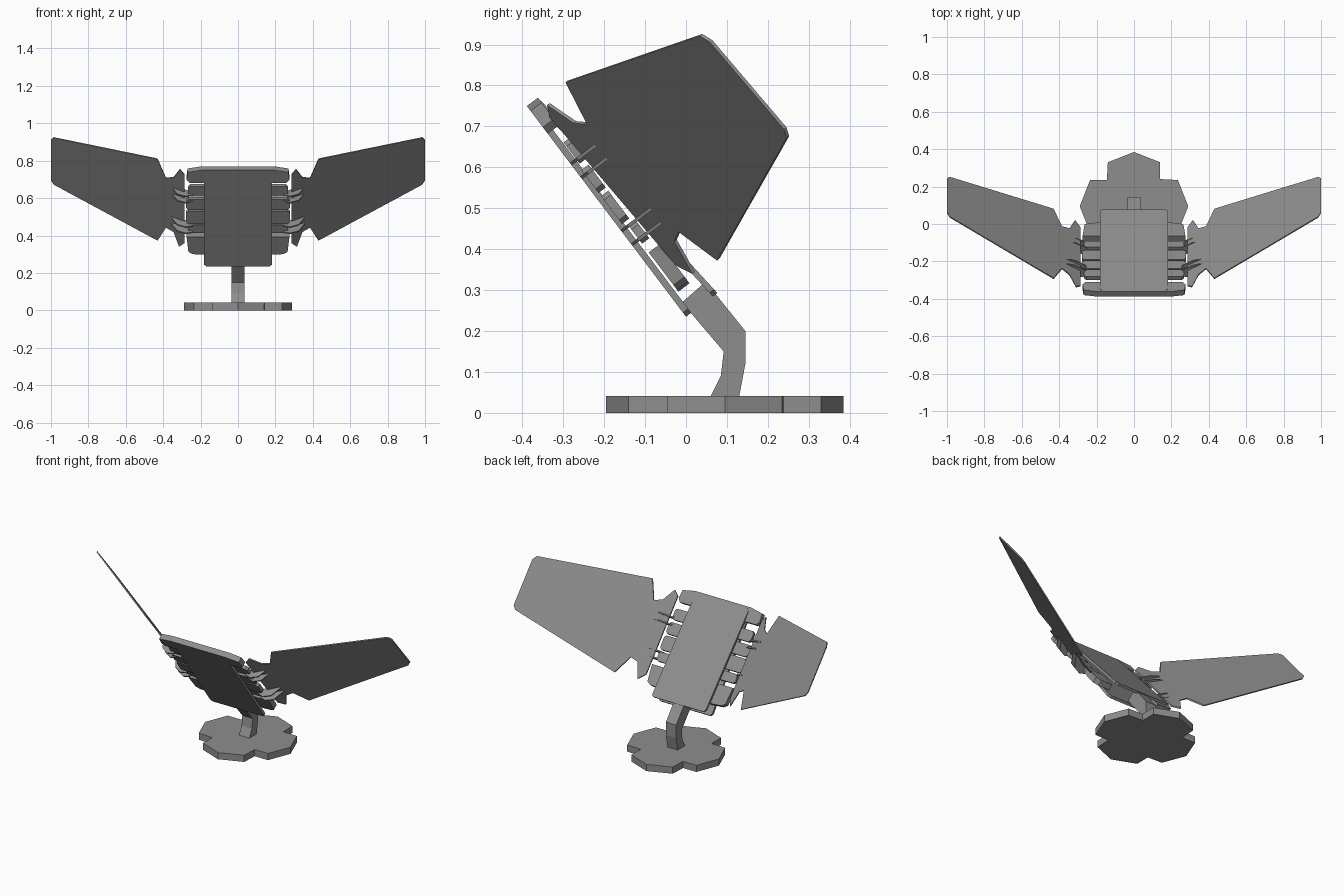
import bpy
import bmesh
from mathutils import Vector, Matrix

cube = bpy.data.objects.get("Cube")
if cube:
    bpy.data.objects.remove(cube, do_unlink=True)

grey = bpy.data.materials.new("matte_grey")
grey.use_nodes = True
COLOUR = (0.27, 0.27, 0.27, 1)
grey.diffuse_color = COLOUR
grey.node_tree.nodes["Principled BSDF"].inputs["Base Color"].default_value = COLOUR

# Leaning frame of the body: x across, v up the slope, w out of its back
SLOPE = Vector((0, -0.603, 0.798))
BACK = Vector((0, 0.798, 0.603))
ORIGIN = Vector((0, 0, 0.235))


def lean(x, v, w):
    return ORIGIN + Vector((x, 0, 0)) + SLOPE * v + BACK * w


def prism(name, outline, offset):
    """Extrude a closed outline of 3D points along an offset."""
    bm = bmesh.new()
    face = bm.faces.new([bm.verts.new(p) for p in outline])
    top = bmesh.ops.extrude_face_region(bm, geom=[face])["geom"]
    bmesh.ops.translate(bm, vec=offset, verts=[g for g in top if isinstance(g, bmesh.types.BMVert)])
    bmesh.ops.recalc_face_normals(bm, faces=bm.faces)
    mesh = bpy.data.meshes.new(name)
    bm.to_mesh(mesh)
    bm.free()
    mesh.materials.append(grey)
    obj = bpy.data.objects.new(name, mesh)
    bpy.context.collection.objects.link(obj)
    return obj


def pair(name, outline, offset):
    """A part on the left and its mirror image on the right."""
    flip = Matrix.Scale(-1, 3, (1, 0, 0))
    prism("left_" + name, outline, offset)
    prism("right_" + name, [flip @ p for p in outline], flip @ offset)


def panel(half, v0, v1, cut):
    """Rectangle outline (x, v) with clipped corners."""
    right = [(half - cut, v0), (half, v0 + cut), (half, v1 - cut), (half - cut, v1)]
    return right + [(-x, v) for x, v in reversed(right)]


# Flower-shaped base plate: one notched quarter, turned four times
quarter = [(0.29, 0), (0.235, 0.14), (0.14, 0.145), (0.14, 0.235)]
base = []
for turn in range(4):
    for x, y in quarter:
        for _ in range(turn):
            x, y = -y, x
        base.append(Vector((x, y + 0.095, 0)))
prism("base_plate", base, Vector((0, 0, 0.041)))

# Bent support arm
arm = [(0.06, 0.04), (0.085, 0.09), (0.092, 0.15), (-0.01, 0.27), (0.042, 0.315),
       (0.055, 0.312), (0.145, 0.2), (0.145, 0.12), (0.13, 0.04)]
prism("support_arm", [Vector((-0.035, y, z)) for y, z in arm], Vector((0.07, 0, 0)))

# Front panel, and back panel that spreads away from it toward the bottom
prism("front_panel", [lean(x, v, 0) for x, v in panel(0.182, 0, 0.63, 0.012)], BACK * 0.016)
prism("back_panel", [lean(x, v, 0.082 - 0.095 * v) for x, v in panel(0.182, 0, 0.635, 0.012)],
      BACK * 0.014)

# Head bar across the top with sloping ends
head = [(0.26, 0.56), (0.275, 0.58), (0.27, 0.63), (0.19, 0.645)]
head += [(-x, v) for x, v in reversed(head)]
prism("head_bar", [lean(x, v, 0) for x, v in head], BACK * 0.034)

# Lower side brackets
foot = [(0.16, 0.06), (0.24, 0.065), (0.265, 0.08), (0.275, 0.18), (0.16, 0.18)]
pair("lower_bracket", [lean(x, v, 0.022) for x, v in foot], BACK * 0.034)

# Side ribs between head bar and lower brackets
ribs = [(0.207, 0.262, 0.255, 0.022), (0.275, 0.36, 0.265, 0.012),
        (0.37, 0.44, 0.265, 0.012), (0.455, 0.52, 0.255, 0.018)]
for i, (v0, v1, x1, w) in enumerate(ribs):
    outline = [(0.16, v0), (x1, v0), (x1 + 0.012, v0 + 0.012),
               (x1 + 0.012, v1 - 0.012), (x1, v1), (0.16, v1)]
    pair(f"side_rib_{i + 1}", [lean(x, v, w) for x, v in outline], BACK * 0.022)

# Thin pointed fins sticking out of the sides
fin = [(0.24, 0.01), (0.28, 0), (0.325, 0.02), (0.36, 0.09), (0.31, 0.075), (0.26, 0.045)]
for i, v in enumerate((0.22, 0.262, 0.425, 0.467)):
    pair(f"side_fin_{i + 1}", [lean(x, v - 0.004, w) for x, w in fin], SLOPE * 0.008)

# Wings rising outward, with a narrow root
wing = [(0.285, 0.115), (0.315, 0.074), (0.345, 0.164), (0.385, 0.176), (0.43, 0.064),
        (0.985, 0.2), (1, 0.222), (1, 0.5), (0.985, 0.527), (0.43, 0.634),
        (0.385, 0.521), (0.345, 0.543), (0.31, 0.617), (0.285, 0.59)]


def wing_depth(x, v):
    return 0.11 + 0.584 * (x - 0.43) - 0.058 * (v - 0.634)


pair("wing", [lean(x, v, wing_depth(x, v)) for x, v in wing], BACK * 0.008)
